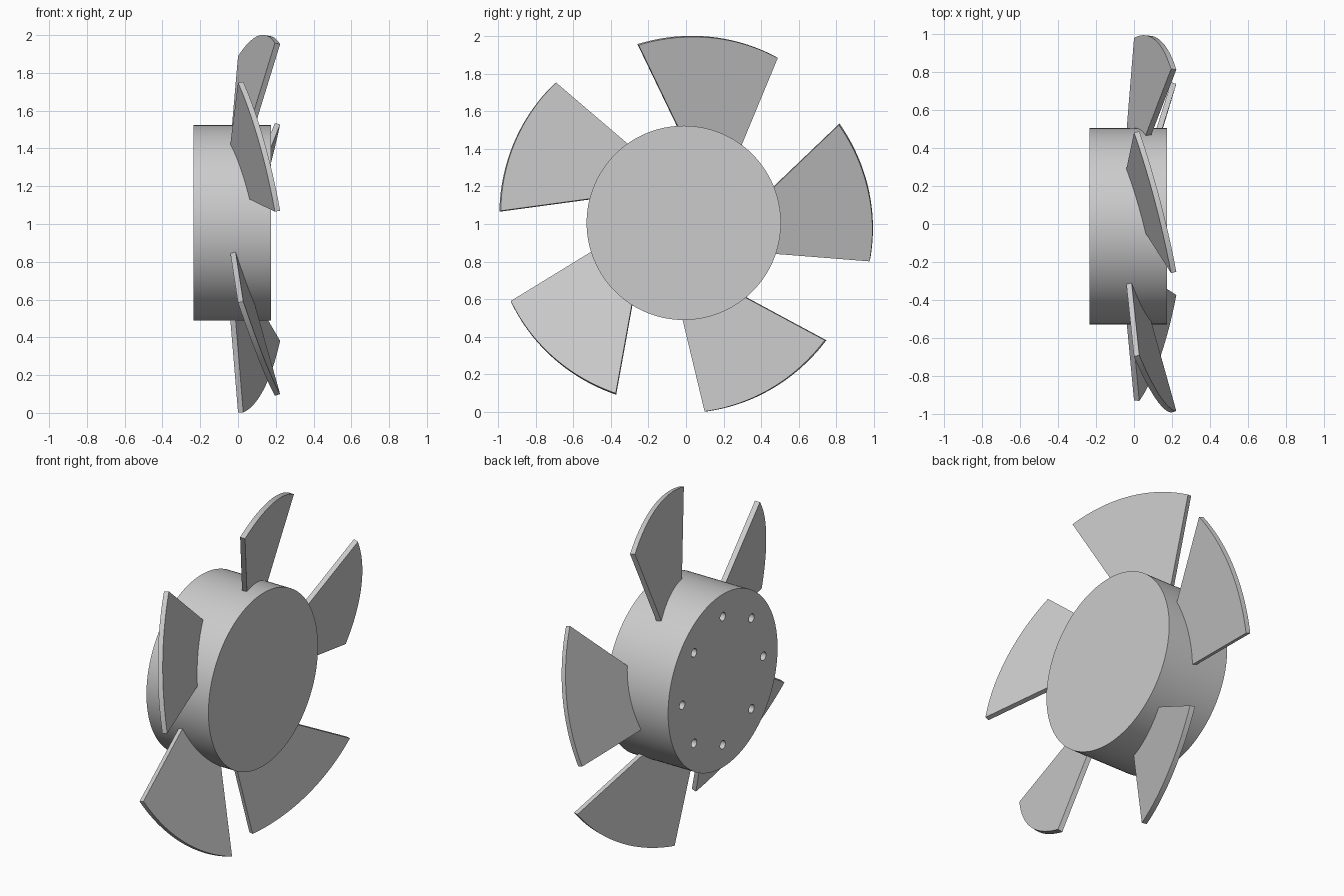
import bpy, bmesh
from math import cos, sin, pi, radians, atan2, sqrt
from mathutils import Vector

cube = bpy.data.objects.get("Cube")
if cube:
    bpy.data.objects.remove(cube)

CENTRE = Vector((0, -0.012, 1.006))
HUB_R, HUB_BACK, HUB_FRONT = 0.517, -0.235, 0.175
TIP_R, THICK = 1.012, 0.029
PITCH_U, PITCH_V, OFFSET = 0.134, 0.28, -0.0455

grey = bpy.data.materials.new("plain grey")
grey.use_nodes = True
grey.diffuse_color = (0.6, 0.6, 0.6, 1)
grey.node_tree.nodes["Principled BSDF"].inputs["Base Color"].default_value = (0.6, 0.6, 0.6, 1)


def x_cylinder(name, radius, x0, x1, sides, y=0, z=0):
    """Cylinder along x, placed relative to the hub axis."""
    bpy.ops.mesh.primitive_cylinder_add(
        vertices=sides, radius=radius, depth=x1 - x0, rotation=(0, pi / 2, 0),
        location=CENTRE + Vector(((x0 + x1) / 2, y, z)))
    obj = bpy.context.object
    obj.name = name
    obj.data.materials.append(grey)
    return obj


# Hub with a ring of eight bolt holes in one face
hub = x_cylinder("hub", HUB_R, HUB_BACK, HUB_FRONT, 128)
for i in range(8):
    a = i * pi / 4
    cutter = x_cylinder("hole_cutter", 0.025, HUB_BACK - 0.1, HUB_BACK + 0.15, 24,
                        0.383 * cos(a), 0.383 * sin(a))
    cutter.hide_render = True
    cut = hub.modifiers.new("hole", 'BOOLEAN')
    cut.operation, cut.solver, cut.object = 'DIFFERENCE', 'EXACT', cutter
    bpy.context.view_layer.objects.active = hub
    bpy.ops.object.modifier_apply(modifier=cut.name)
    bpy.data.objects.remove(cutter)


def blade_outline(steps=32):
    """Fan outline as (radial, tangential) pairs, with a circular tip in the pitched plane."""
    a0, a1 = atan2(-0.300, 0.968), atan2(0.44, 0.881)
    points = [(0.42, -0.198), ]
    for i in range(steps + 1):
        a = a0 + (a1 - a0) * i / steps
        slope = PITCH_U * cos(a) + PITCH_V * sin(a)
        r = TIP_R / sqrt(1 + slope * slope)
        points.append((r * cos(a), r * sin(a)))
    points.append((0.42, 0.084))
    return points


def make_blade(name, angle):
    u = Vector((0, cos(angle), sin(angle)))
    v = Vector((0, -sin(angle), cos(angle)))
    x = Vector((1, 0, 0))
    normal = (x - u * PITCH_U - v * PITCH_V).normalized()
    bm = bmesh.new()
    verts = [bm.verts.new(CENTRE + u * p + v * q + x * (OFFSET + PITCH_U * p + PITCH_V * q))
             for p, q in blade_outline()]
    face = bm.faces.new(verts)
    top = bmesh.ops.extrude_face_region(bm, geom=[face])["geom"]
    bmesh.ops.translate(bm, vec=normal * THICK,
                        verts=[g for g in top if isinstance(g, bmesh.types.BMVert)])
    bmesh.ops.recalc_face_normals(bm, faces=bm.faces)
    mesh = bpy.data.meshes.new(name)
    bm.to_mesh(mesh)
    bm.free()
    mesh.materials.append(grey)
    obj = bpy.data.objects.new(name, mesh)
    bpy.context.collection.objects.link(obj)
    return obj


# Five flat pitched blades
parts = [hub] + [make_blade(f"blade_{i + 1}", radians(78 + 72 * i)) for i in range(5)]

# Smooth round surfaces, keep the rims sharp
bpy.ops.object.select_all(action='DESELECT')
for obj in parts:
    obj.select_set(True)
bpy.context.view_layer.objects.active = hub
bpy.ops.object.shade_smooth_by_angle(angle=radians(30))
